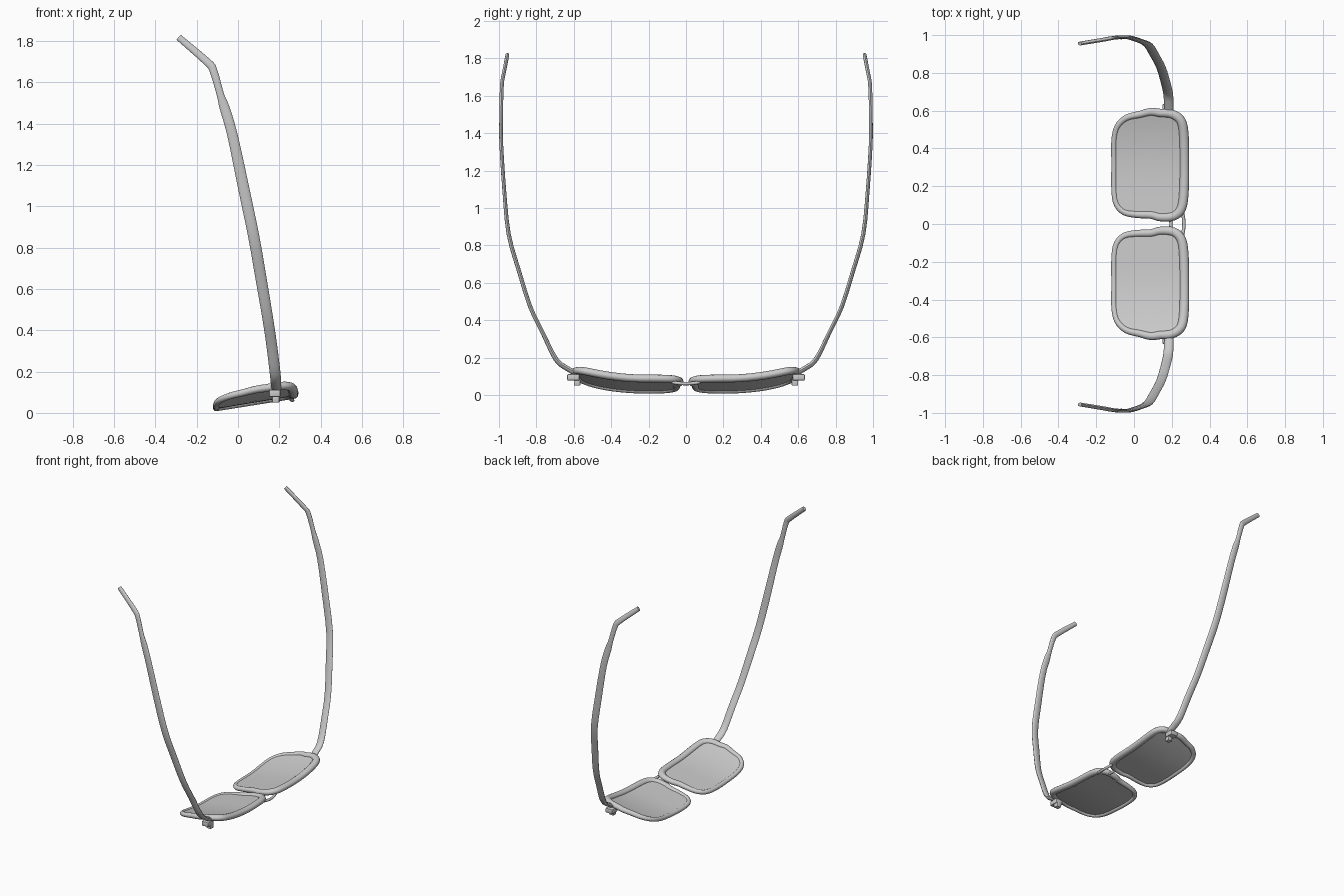
import bpy, bmesh, math
from mathutils import Vector

if "Cube" in bpy.data.objects:
    bpy.data.objects.remove(bpy.data.objects["Cube"])

grey = bpy.data.materials.new("grey")
grey.diffuse_color = (0.6, 0.6, 0.6, 1)
grey.use_nodes = True
grey.node_tree.nodes["Principled BSDF"].inputs["Base Color"].default_value = grey.diffuse_color


def surface(x, y):
    """Height of the tilted lens plane, wrapping upward at its outer end."""
    return 0.024 + (x + 0.10) * 0.165 + 0.055 * max(0, (abs(y) - 0.22) / 0.37) ** 2


def spline(pts, steps, closed):
    """Smooth path through control tuples of any length."""
    n, out = len(pts), []
    for i in range(n if closed else n - 1):
        q = [pts[(i + k) % n] if closed else pts[min(max(i + k, 0), n - 1)] for k in (-1, 0, 1, 2)]
        for s in range(steps):
            t = s / steps
            out.append([0.5 * (2 * b + (c - a) * t + (2 * a - 5 * b + 4 * c - d) * t * t
                               + (3 * b - a - 3 * c + d) * t ** 3) for a, b, c, d in zip(*q)])
    return out if closed else out + [list(pts[-1])]


def finish(name, bm, mirror=True):
    bmesh.ops.recalc_face_normals(bm, faces=bm.faces)
    me = bpy.data.meshes.new(name)
    bm.to_mesh(me)
    bm.free()
    me.materials.append(grey)
    ob = bpy.data.objects.new(name, me)
    bpy.context.collection.objects.link(ob)
    bpy.context.view_layer.objects.active = ob
    ob.select_set(True)
    bpy.ops.object.shade_smooth_by_angle(angle=math.radians(40))
    ob.select_set(False)
    if mirror:
        mod = ob.modifiers.new("mirror", 'MIRROR')
        mod.use_axis = (False, True, False)
        mod.use_mirror_merge = False
    return ob


def sweep(name, path, side, closed=False, sides=12, mirror=True):
    """Elliptical tube; each path point is x, y, z, half width, half thickness."""
    bm, rings, n = bmesh.new(), [], len(path)
    for i, (x, y, z, w, h) in enumerate(path):
        a = path[(i - 1) % n if closed else max(i - 1, 0)]
        b = path[(i + 1) % n if closed else min(i + 1, n - 1)]
        tan = (Vector(b[:3]) - Vector(a[:3])).normalized()
        u = (side - tan * side.dot(tan)).normalized()
        v = tan.cross(u)
        rings.append([bm.verts.new(Vector((x, y, z)) + u * w * math.cos(k * math.tau / sides)
                                   + v * h * math.sin(k * math.tau / sides)) for k in range(sides)])
    for i in range(n if closed else n - 1):
        r, s = rings[i], rings[(i + 1) % n]
        for k in range(sides):
            bm.faces.new((r[k], r[(k + 1) % sides], s[(k + 1) % sides], s[k]))
    if not closed:
        bm.faces.new(rings[0])
        bm.faces.new(rings[-1])
    return finish(name, bm, mirror)


def block(name, lo, hi):
    bm = bmesh.new()
    bmesh.ops.create_cube(bm, size=1)
    for v in bm.verts:
        v.co = [(a + b) / 2 + c * (b - a) for a, b, c in zip(lo, hi, v.co)]
    bmesh.ops.bevel(bm, geom=bm.edges[:], offset=0.005, segments=2, affect='EDGES', profile=0.5)
    return finish(name, bm)


# Rim: outline of the tube centre (x, y), wider along the brow side
outline = [(-0.105, 0.32), (-0.105, 0.18), (-0.092, 0.105), (-0.05, 0.062), (0.02, 0.05),
           (0.09, 0.048), (0.14, 0.036), (0.21, 0.042), (0.252, 0.085), (0.265, 0.18),
           (0.267, 0.32), (0.265, 0.46), (0.25, 0.545), (0.20, 0.583), (0.14, 0.588),
           (0.09, 0.594), (0.03, 0.58), (-0.04, 0.562), (-0.088, 0.515), (-0.105, 0.44)]
ring = spline(outline, 4, True)
rim = []
for x, y in ring:
    f = min(1, max(0, (x + 0.105) / 0.37))
    rim.append((x, y, surface(x, y) + 0.004 * f, 0.015 + 0.006 * f, 0.015 + 0.010 * f))
sweep("rim", rim, Vector((0, 0, 1)), closed=True)

# Lens: concentric rings on the curved surface, top and bottom skins
bm = bmesh.new()
cx, cy = 0.08, 0.315
skins = []
for dz in (0.009, -0.004):
    rows = []
    for s in (1, 0.85, 0.65, 0.4, 0.15):
        row = []
        for x, y in ring:
            px, py = cx + (x - cx) * s, cy + (y - cy) * s
            row.append(bm.verts.new((px, py, surface(px, py) + dz)))
        rows.append(row)
    for r, t in zip(rows, rows[1:]):
        for k in range(len(r)):
            j = (k + 1) % len(r)
            bm.faces.new((r[k], r[j], t[j], t[k]))
    bm.faces.new(rows[-1])
    skins.append(rows[0])
for k in range(len(ring)):
    j = (k + 1) % len(ring)
    bm.faces.new((skins[0][k], skins[0][j], skins[1][j], skins[1][k]))
finish("lens", bm)

# Temple arm with bent ear tip
arm = [(0.186, 0.585, 0.115, 0.024, 0.014), (0.184, 0.635, 0.142, 0.025, 0.014),
       (0.180, 0.695, 0.19, 0.026, 0.013), (0.163, 0.765, 0.33, 0.026, 0.011),
       (0.142, 0.832, 0.47, 0.026, 0.011), (0.110, 0.892, 0.66, 0.027, 0.011),
       (0.075, 0.948, 0.86, 0.027, 0.011), (0.025, 0.972, 1.10, 0.027, 0.010),
       (-0.028, 0.988, 1.35, 0.025, 0.010), (-0.066, 0.988, 1.48, 0.024, 0.010),
       (-0.085, 0.988, 1.54, 0.018, 0.010), (-0.120, 0.984, 1.66, 0.019, 0.010),
       (-0.150, 0.978, 1.70, 0.019, 0.010), (-0.287, 0.955, 1.818, 0.016, 0.010)]
sweep("temple_arm", spline(arm, 3, False), Vector((1, 0, 0.15)))

# Hinge blocks at the outer corners
block("hinge", (0.15, 0.57, 0.078), (0.205, 0.635, 0.112))
block("hinge_leaf", (0.165, 0.565, 0.05), (0.20, 0.60, 0.085))

# Double bridge: straight lower bar and arched brow bar
for name, x, bow, reach, r in (("lower_bridge", 0.188, 0.008, 0.045, 0.009),
                               ("brow_bridge", 0.252, 0.012, 0.075, 0.009)):
    path = [(x + bow * (1 - t * t), t * reach, 0.061 + 0.008 * t * t, r, r)
            for t in [k / 6 - 1 for k in range(13)]]
    sweep(name, path, Vector((0, 0, 1)), mirror=False)
